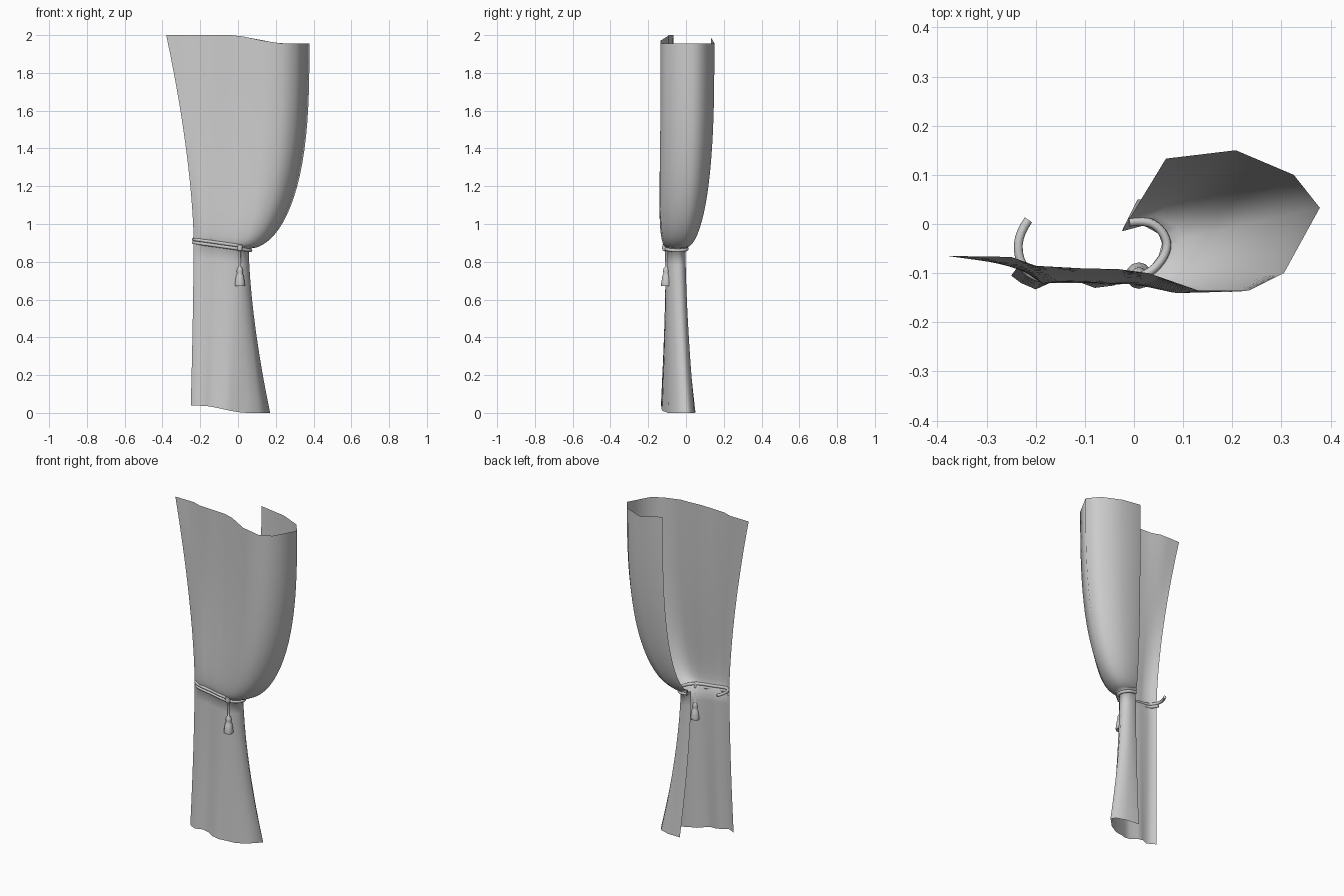
import bpy, math
from mathutils import Vector

cube = bpy.data.objects.get("Cube")
if cube:
    bpy.data.objects.remove(cube)

grey = bpy.data.materials.new("soft grey")
grey.use_nodes = True
colour = (0.6, 0.6, 0.6, 1)
grey.diffuse_color = colour
grey.node_tree.nodes["Principled BSDF"].inputs["Base Color"].default_value = colour


def add_mesh(name, verts, faces):
    mesh = bpy.data.meshes.new(name)
    mesh.from_pydata(verts, [], faces)
    mesh.materials.append(grey)
    mesh.polygons.foreach_set("use_smooth", [True] * len(mesh.polygons))
    obj = bpy.data.objects.new(name, mesh)
    bpy.context.collection.objects.link(obj)
    return obj


def grid_faces(rows, cols, closed=False):
    span = cols if closed else cols - 1
    return [(r * cols + c, r * cols + (c + 1) % cols,
             (r + 1) * cols + (c + 1) % cols, (r + 1) * cols + c)
            for r in range(rows - 1) for c in range(span)]


def smooth(t):
    t = min(max(t, 0), 1)
    return t * t * (3 - 2 * t)


def tie_height(x):
    return 0.91 - 0.14 * (x + 0.235)


# Curtain cross-sections, from the free front edge round to the back edge
top = [(-.38, -.065), (-.31, -.066), (-.25, -.067), (-.2, -.085), (-.11, -.09),
       (-.03, -.092), (.03, -.1), (.13, -.135), (.235, -.135), (.305, -.1),
       (.378, .033), (.325, .1), (.207, .15), (.065, .133)]
tie = [(-.235, -.085), (-.215, -.1), (-.18, -.105), (-.14, -.1), (-.1, -.102),
       (-.06, -.107), (-.02, -.104), (.01, -.1), (.035, -.085), (.05, -.065),
       (.057, -.04), (.05, -.02), (.02, -.003), (-.025, -.015)]
hem = [(-.25, -.105), (-.23, -.12), (-.2, -.133), (-.16, -.115), (-.12, -.115),
       (-.08, -.13), (-.04, -.125), (0, -.105), (.05, -.095), (.11, -.06),
       (.17, 0), (.15, .025), (.09, .045), (.007, .05)]
cols = len(top)


def curtain_point(c, t):
    """t runs from -1 at the hem, through 0 at the tie, to 1 at the top."""
    mid = Vector(tie[c])
    z_mid = tie_height(mid.x)
    if t < 0:
        p = mid.lerp(Vector(hem[c]), (-t) ** 1.6)
        z_hem = 0.038 * (1 - smooth((hem[c][0] + 0.2) / 0.25))
        return (p.x, p.y, z_mid + (z_hem - z_mid) * -t)
    full = math.sqrt(1 - (1 - t) ** 2.8)      # billowing side
    hang = t ** 1.6                           # straight-hanging side
    w = hang + (full - hang) * smooth(c / 8)
    p = mid.lerp(Vector(top[c]), w)
    if 1 < c < 9:
        p.y -= 0.08 * full * (1 - full)       # fullness above the tie
    z_top = 2 - 0.045 * smooth((top[c][0] + 0.05) / 0.3)
    return (p.x, p.y, z_mid + (z_top - z_mid) * t)


levels = [-1 + i / 10 for i in range(10)] + [(i / 20) ** 1.7 for i in range(21)]
add_mesh("curtain", [curtain_point(c, t) for t in levels for c in range(cols)],
         grid_faces(len(levels), cols))


# Tie-back rope
def add_rope(name, points, radius):
    curve = bpy.data.curves.new(name, "CURVE")
    curve.dimensions = "3D"
    curve.bevel_depth = radius
    curve.bevel_resolution = 2
    curve.use_fill_caps = True
    curve.resolution_u = 4
    spline = curve.splines.new("NURBS")
    spline.points.add(len(points) - 1)
    for point, co in zip(spline.points, points):
        point.co = (*co, 1)
    spline.use_endpoint_u = True
    spline.order_u = 3
    helper = bpy.data.objects.new(name + "_path", curve)
    bpy.context.collection.objects.link(helper)
    graph = bpy.context.evaluated_depsgraph_get()
    mesh = bpy.data.meshes.new_from_object(helper.evaluated_get(graph))
    bpy.data.objects.remove(helper)
    mesh.materials.clear()
    mesh.materials.append(grey)
    mesh.polygons.foreach_set("use_smooth", [True] * len(mesh.polygons))
    mesh.name = name
    obj = bpy.data.objects.new(name, mesh)
    bpy.context.collection.objects.link(obj)


loop = [(-.215, .008), (-.235, -.02), (-.236, -.07), (-.21, -.108), (-.16, -.112),
        (-.1, -.11), (-.05, -.115), (0, -.112), (.035, -.098), (.06, -.07),
        (.07, -.04), (.055, -.01), (.025, .008), (-.01, .004)]
add_rope("tie_rope_upper", [(x, y, tie_height(x) + .009) for x, y in loop], .009)
add_rope("tie_rope_lower", [(x, y, tie_height(x) - .008) for x, y in loop[2:]], .009)


# Tassel: knot, cord, head and skirt turned as one profile
def add_turned(name, profile, x, y, sides=12):
    verts = [(x + r * math.cos(math.tau * s / sides),
              y + r * math.sin(math.tau * s / sides), z)
             for r, z in profile for s in range(sides)]
    return add_mesh(name, verts, grid_faces(len(profile), sides, True))


add_turned("tassel", [(.001, .672), (.026, .672), (.027, .68), (.02, .728),
                      (.014, .738), (.017, .748), (.014, .765), (.006, .775),
                      (.005, .86)], .01, -.105)
add_turned("tassel_knot", [(.001, .855), (.012, .86), (.015, .875),
                           (.012, .89), (.001, .895)], .01, -.112)

for obj in bpy.context.collection.objects:
    obj.select_set(obj.type == "MESH" and obj.name.startswith("tassel"))
    if obj.select_get():
        bpy.context.view_layer.objects.active = obj
bpy.ops.object.shade_smooth_by_angle(angle=math.radians(50))
